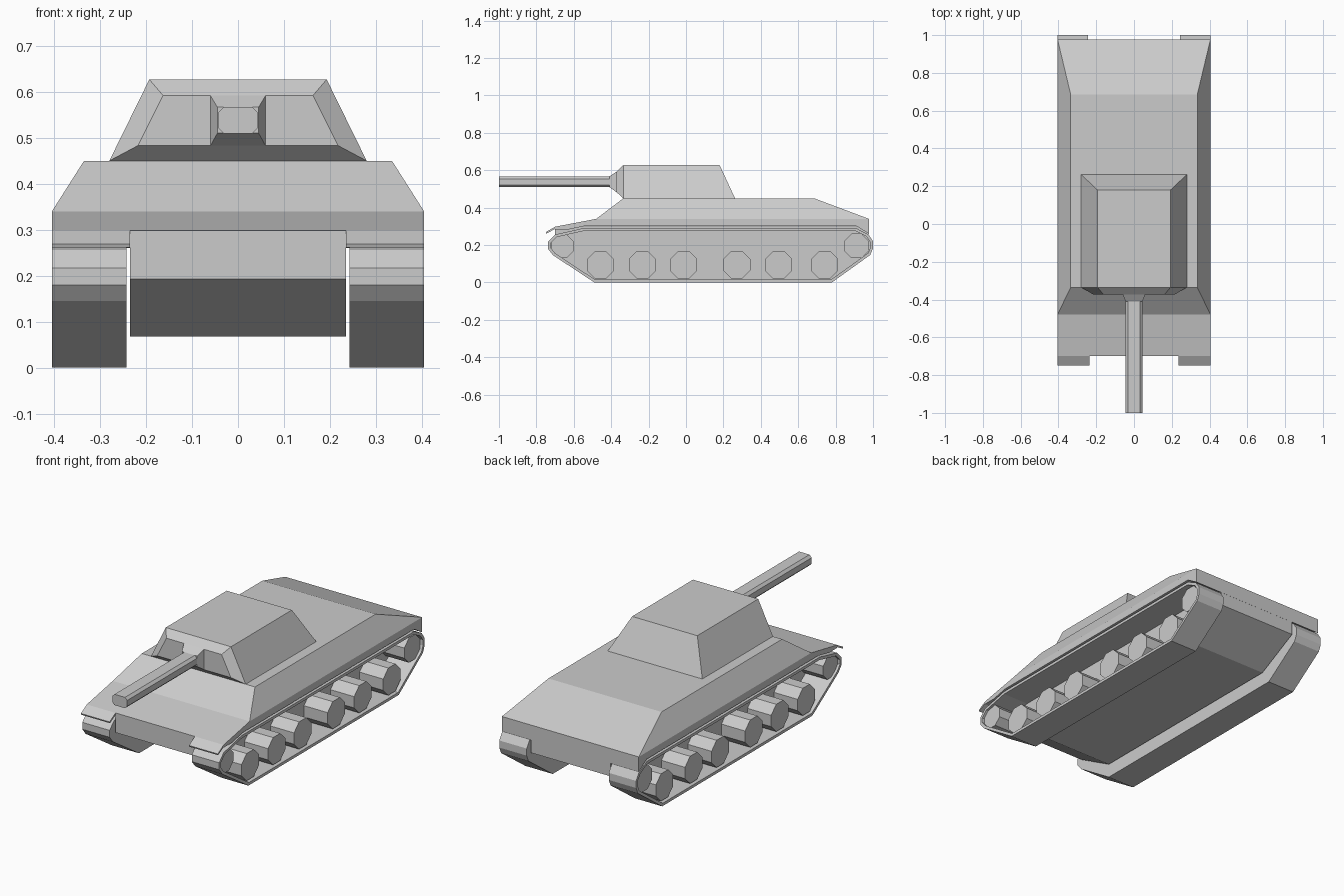
import bpy, bmesh, math

if "Cube" in bpy.data.objects:
    bpy.data.objects.remove(bpy.data.objects["Cube"])


def finish(name, bm, mirror=False):
    bmesh.ops.recalc_face_normals(bm, faces=bm.faces[:])
    me = bpy.data.meshes.new(name)
    bm.to_mesh(me)
    bm.free()
    ob = bpy.data.objects.new(name, me)
    bpy.context.collection.objects.link(ob)
    if mirror:
        ob.modifiers.new("Mirror", 'MIRROR').use_mirror_merge = False
    return ob


def loft(loops):
    """Closed solid through equal-length loops; the last face made is the end cap."""
    bm = bmesh.new()
    rings = [[bm.verts.new(p) for p in loop] for loop in loops]
    n = len(rings[0])
    for a, b in zip(rings, rings[1:]):
        for i in range(n):
            j = (i + 1) % n
            bm.faces.new((a[i], a[j], b[j], b[i]))
    bm.faces.new(rings[0][::-1])
    bm.faces.new(rings[-1])
    bm.faces.ensure_lookup_table()
    return bm


def prism(profile, x0, x1):
    """Side profile (y, z) pushed along x."""
    return loft([[(x, y, z) for y, z in profile] for x in (x0, x1)])


def deck(half, y0, y1, z):
    return [(-half, y0, z), (half, y0, z), (half, y1, z), (-half, y1, z)]


def trapezoid(y, bottom, z0, top, z1):
    return [(-bottom, y, z0), (bottom, y, z0), (top, y, z1), (-top, y, z1)]


def octagon(y, hx, hz, cut, zc=0.538):
    pts = [(hx, -hz + cut), (hx, hz - cut), (hx - cut, hz), (cut - hx, hz),
           (-hx, hz - cut), (-hx, cut - hz), (cut - hx, -hz), (hx - cut, -hz)]
    return [(x, y, zc + z) for x, z in pts]


# Hull: belly tub, full-width sponsons, sloped upper deck
finish("lower_hull", prism([(-0.70, 0.298), (-0.70, 0.193), (-0.48, 0.068), (0.74, 0.068),
                            (0.975, 0.19), (0.975, 0.298)], -0.235, 0.235))
finish("sponsons", prism([(-0.70, 0.298), (-0.48, 0.34), (0.978, 0.34), (0.978, 0.26),
                          (0.91, 0.302), (-0.54, 0.302), (-0.63, 0.283), (-0.70, 0.283)],
                         -0.405, 0.405))
finish("upper_hull", loft([deck(0.405, -0.48, 0.978, 0.34), deck(0.335, -0.335, 0.685, 0.45)]))

# Drooping front mudguards
finish("mudguards", prism([(-0.70, 0.298), (-0.75, 0.269), (-0.747, 0.261), (-0.70, 0.286)],
                          0.235, 0.405), mirror=True)

# Tracks: solid run with the outer side recessed to leave a thin belt
bm = prism([(-0.49, 0), (-0.71, 0.145), (-0.738, 0.18), (-0.738, 0.217), (-0.70, 0.256),
            (-0.55, 0.29), (0.91, 0.29), (0.975, 0.257), (1.0, 0.22), (1.0, 0.182),
            (0.985, 0.147), (0.78, 0)], 0.243, 0.405)
outer = bm.faces[-1]
bmesh.ops.recalc_face_normals(bm, faces=bm.faces[:])
bmesh.ops.inset_region(bm, faces=[outer], thickness=0.015, use_even_offset=True)
well = bmesh.ops.extrude_discrete_faces(bm, faces=[outer])["faces"][0]
for v in well.verts:
    v.co.x = 0.252
finish("tracks", bm, mirror=True)

# Wheels: six road wheels, front and rear end wheels
wheels = [(y, 0.094, 0.079) for y in (-0.457, -0.233, -0.013, 0.271, 0.495, 0.741)]
wheels += [(-0.66, 0.194, 0.065), (0.912, 0.195, 0.071)]
for k, (y, z, r) in enumerate(wheels):
    rim = [(y + r * math.cos(math.radians(22.5 + 45 * i)),
            z + r * math.sin(math.radians(22.5 + 45 * i))) for i in range(8)]
    finish(f"wheel_{k + 1}", prism(rim, 0.248, 0.392), mirror=True)

# Turret body with bevelled front plate
finish("turret", loft([deck(0.28, -0.335, 0.262, 0.45), deck(0.193, -0.335, 0.18, 0.627)]))
finish("turret_front", loft([trapezoid(-0.335, 0.28, 0.45, 0.193, 0.627),
                             trapezoid(-0.372, 0.218, 0.483, 0.163, 0.592)]))

# Gun mount and barrel
finish("gun_mount", loft([trapezoid(-0.36, 0.06, 0.483, 0.06, 0.592),
                          trapezoid(-0.372, 0.06, 0.483, 0.06, 0.592),
                          trapezoid(-0.41, 0.045, 0.51, 0.045, 0.567)]))
finish("gun_barrel", loft([octagon(-0.39, 0.044, 0.029, 0.013),
                           octagon(-1.0, 0.044, 0.029, 0.013)]))
